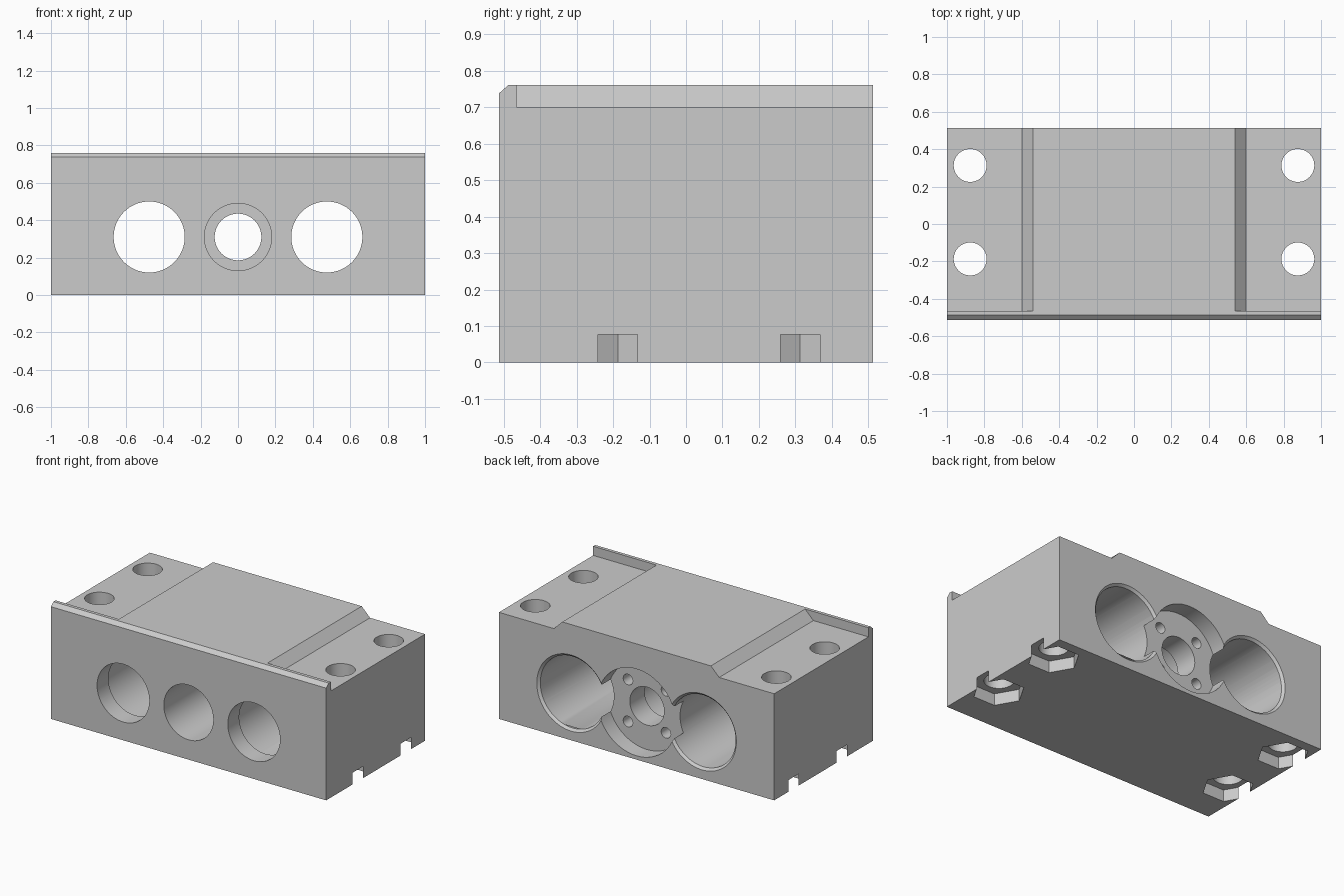
import bpy, bmesh, math
from mathutils import Matrix, Vector

cube = bpy.data.objects.get("Cube")
if cube:
    bpy.data.objects.remove(cube, do_unlink=True)

BACK, FRONT, AXIS_Z = 0.513, -0.513, 0.31

grey = bpy.data.materials.new("light grey")
grey.use_nodes = True
grey.diffuse_color = (0.6, 0.6, 0.6, 1)
grey.node_tree.nodes["Principled BSDF"].inputs["Base Color"].default_value = (0.6, 0.6, 0.6, 1)


def finish(name, bm):
    bmesh.ops.recalc_face_normals(bm, faces=bm.faces)
    mesh = bpy.data.meshes.new(name)
    bm.to_mesh(mesh)
    bm.free()
    mesh.materials.append(grey)
    obj = bpy.data.objects.new(name, mesh)
    bpy.context.collection.objects.link(obj)
    return obj


def prism(name, points, offset):
    """Extrude a closed outline along an offset."""
    bm = bmesh.new()
    face = bm.faces.new([bm.verts.new(p) for p in points])
    new = bmesh.ops.extrude_face_region(bm, geom=[face])["geom"]
    verts = [g for g in new if isinstance(g, bmesh.types.BMVert)]
    bmesh.ops.translate(bm, verts=verts, vec=offset)
    return finish(name, bm)


def cone(name, start, end, r1, r2, sides=64):
    """Straight or tapered round cutter between two points."""
    a, b = Vector(start), Vector(end)
    turn = (b - a).to_track_quat('Z', 'Y').to_matrix().to_4x4()
    bm = bmesh.new()
    bmesh.ops.create_cone(bm, cap_ends=True, segments=sides, radius1=r1, radius2=r2,
                          depth=(b - a).length,
                          matrix=Matrix.Translation((a + b) / 2) @ turn)
    return finish(name, bm)


def bore(x, z, y1, y2, r, r2=None, sides=64):
    return cone("bore_cutter", (x, y1, z), (x, y2, z), r, r2 or r, sides)


def cut(cutter):
    mod = block.modifiers.new("cut", 'BOOLEAN')
    mod.operation = 'DIFFERENCE'
    mod.solver = 'EXACT'
    mod.object = cutter
    bpy.ops.object.modifier_apply(modifier=mod.name)
    bpy.data.objects.remove(cutter, do_unlink=True)


# Main block with a chamfered front top edge
side = [(FRONT, 0), (BACK, 0), (BACK, 0.76), (-0.487, 0.76), (FRONT, 0.737)]
block = prism("carriage_block", [(-1, y, z) for y, z in side], (2, 0, 0))
bpy.context.view_layer.objects.active = block
block.select_set(True)

for s in (-1, 1):
    # Lowered mounting pad with a sloped inner edge, leaving the front lip
    pad = [(0.6, 0.7), (0.5, 0.8), (1.1, 0.8), (1.1, 0.7)]
    cut(prism("pad_cutter", [(s * x, -0.465, z) for x, z in pad], (0, 1.1, 0)))
    # Bolt holes with hexagonal nut pockets open to the side
    for y in (-0.187, 0.313):
        cut(cone("bolt_cutter", (s * 0.876, y, -0.1), (s * 0.876, y, 0.9), 0.088, 0.088, 48))
        hexagon = [(s * 0.876 + 0.155 * math.cos(k * math.pi / 3),
                    y + 0.155 * math.sin(k * math.pi / 3), -0.1) for k in range(6)]
        cut(prism("nut_cutter", hexagon, (0, 0, 0.177)))
    # Bearing bore: narrow front opening, wide body, chamfered back rim
    x = s * 0.475
    cut(bore(x, AXIS_Z, -0.6, 0, 0.19))
    cut(bore(x, AXIS_Z, -0.395, 0.6, 0.235))
    cut(bore(x, AXIS_Z, BACK - 0.015, BACK + 0.015, 0.235, 0.265))

# Central nut seat: front bore, through hole, flange recess
cut(bore(0, AXIS_Z, -0.6, 0.25, 0.18))
cut(bore(0, AXIS_Z, 0.2, 0.6, 0.125, sides=48))
cut(bore(0, AXIS_Z, 0.405, 0.6, 0.285))
# Blind flange screw holes
for sx in (-1, 1):
    for sz in (-1, 1):
        cut(bore(sx * 0.138, AXIS_Z + sz * 0.138, 0.3, 0.45, 0.035, sides=24))

bpy.ops.object.shade_smooth_by_angle(angle=math.radians(25))
